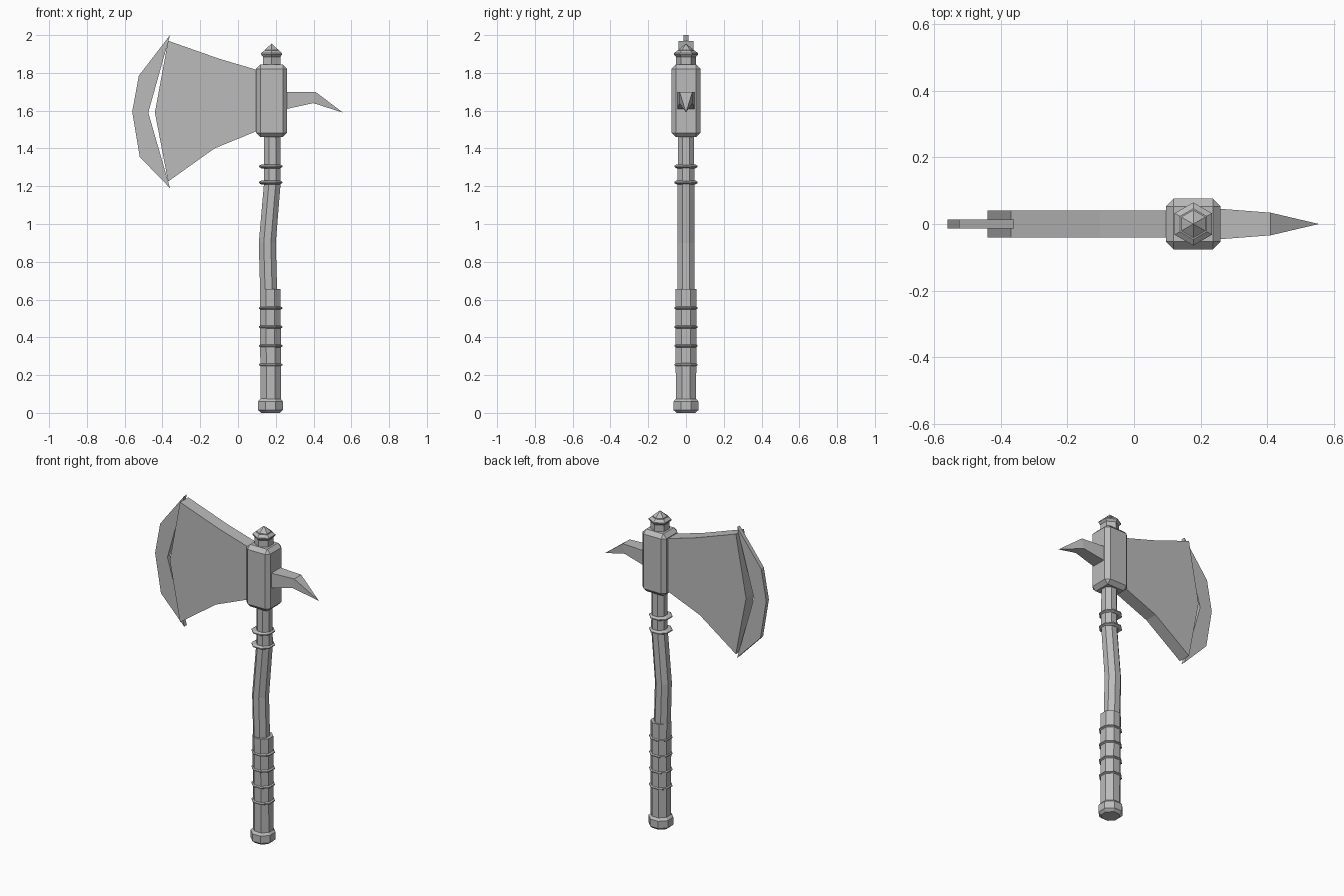
import bpy, bmesh, math
from mathutils import Vector

cube = bpy.data.objects.get("Cube")
if cube:
    bpy.data.objects.remove(cube, do_unlink=True)

steel = bpy.data.materials.new("plain grey")
steel.use_nodes = True
steel.diffuse_color = (0.5, 0.5, 0.5, 1)
steel.node_tree.nodes["Principled BSDF"].inputs["Base Color"].default_value = (0.5, 0.5, 0.5, 1)

AXIS = 0.175


def finish(name, bm):
    bmesh.ops.recalc_face_normals(bm, faces=bm.faces)
    mesh = bpy.data.meshes.new(name)
    bm.to_mesh(mesh)
    bm.free()
    mesh.materials.append(steel)
    obj = bpy.data.objects.new(name, mesh)
    bpy.context.collection.objects.link(obj)
    return obj


def loft(name, rings):
    """Skin consecutive vertex loops and cap both ends."""
    bm = bmesh.new()
    loops = [[bm.verts.new(p) for p in ring] for ring in rings]
    n = len(loops[0])
    for a, b in zip(loops, loops[1:]):
        for i in range(n):
            j = (i + 1) % n
            bm.faces.new((a[i], a[j], b[j], b[i]))
    bm.faces.new(loops[0])
    bm.faces.new(loops[-1])
    bmesh.ops.remove_doubles(bm, verts=bm.verts, dist=0.0005)
    return finish(name, bm)


def turned(name, sections, sides=8):
    """Faceted column; each section is (centre x, z, flat radius)."""
    rings = []
    for cx, z, r in sections:
        rad = r / math.cos(math.pi / sides)
        angles = [math.tau * (i + 0.5) / sides for i in range(sides)]
        rings.append([(cx + rad * math.cos(a), rad * math.sin(a), z) for a in angles])
    return loft(name, rings)


def plate(name, outline, half):
    """Flat plate from an x-z outline."""
    return loft(name, [[(x, y, z) for x, z in outline] for y in (-half, half)])


# Shaft, grip and pommel
turned("shaft", [(0.17, 0.05, 0.047), (0.162, 0.65, 0.045), (0.155, 0.9, 0.045),
                 (0.182, 1.22, 0.044), (0.182, 1.48, 0.043)])
turned("grip", [(0.173, 0.05, 0.054), (0.171, 0.655, 0.055)])
turned("pommel", [(AXIS - 0.003, z, r) for z, r in
                  ((0, 0.05), (0.015, 0.066), (0.06, 0.066), (0.077, 0.052))])

# Binding rings with a sharp rim
for i, z in enumerate((0.255, 0.355, 0.455, 0.555, 1.22, 1.305)):
    turned(f"binding_ring_{i + 1}", [(AXIS - 0.002, z - 0.01, 0.05),
                                     (AXIS - 0.002, z - 0.003, 0.062),
                                     (AXIS - 0.002, z + 0.003, 0.062),
                                     (AXIS - 0.002, z + 0.01, 0.05)])

# Head block with chamfered edges
bm = bmesh.new()
bmesh.ops.create_cube(bm, size=1)
bmesh.ops.scale(bm, vec=(0.164, 0.152, 0.385), verts=bm.verts)
bmesh.ops.translate(bm, vec=(0.178, 0, 1.652), verts=bm.verts)
bmesh.ops.bevel(bm, geom=bm.edges[:], offset=0.023, segments=1, affect='EDGES')
finish("head_block", bm)

# Finial
turned("finial_neck", [(0.178, 1.83, 0.046), (0.178, 1.91, 0.046)], 6)
turned("finial_collar", [(0.178, 1.885, 0.046), (0.178, 1.898, 0.056),
                         (0.178, 1.904, 0.056), (0.178, 1.918, 0.04)], 6)
turned("finial_tip", [(0.178, 1.905, 0.036), (0.178, 1.922, 0.036), (0.178, 1.955, 0)], 6)

# Blade body and the separate cutting edge
plate("blade_body", [(0.12, 1.81), (-0.1, 1.875), (-0.37, 1.97), (-0.44, 1.59),
                     (-0.37, 1.225), (-0.125, 1.4), (0.12, 1.5)], 0.04)
plate("cutting_edge", [(-0.36, 2.0), (-0.525, 1.785), (-0.56, 1.595), (-0.52, 1.355),
                       (-0.36, 1.19), (-0.475, 1.59)], 0.013)

# Rear spike
spike = []
for x, low, high, half in ((0.24, 1.605, 1.7, 0.047), (0.41, 1.64, 1.7, 0.034),
                           (0.555, 1.59, 1.59, 0)):
    x_low = x - 0.012 if half == 0.034 else x
    spike.append([(x_low, -half, low), (x_low, half, low), (x, half, high), (x, -half, high)])
loft("rear_spike", spike)
